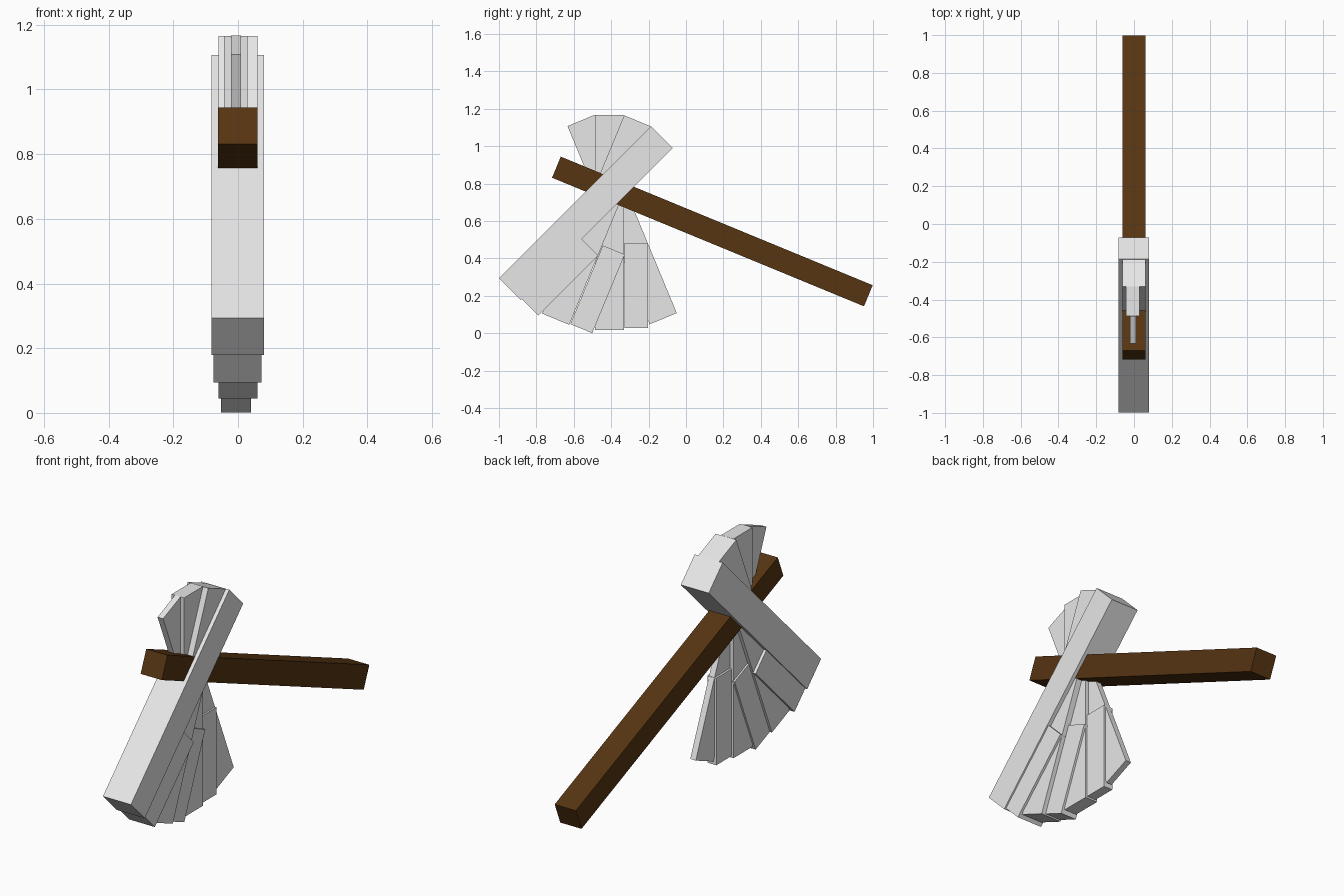
import bpy
import math

cube = bpy.data.objects.get("Cube")
if cube:
    bpy.data.objects.remove(cube, do_unlink=True)


def make_material(name, rgb):
    mat = bpy.data.materials.new(name)
    mat.use_nodes = True
    colour = (*rgb, 1.0)
    mat.diffuse_color = colour
    bsdf = next(n for n in mat.node_tree.nodes if n.type == 'BSDF_PRINCIPLED')
    bsdf.inputs["Base Color"].default_value = colour
    return mat


steel = make_material("pale_steel", (0.8, 0.8, 0.8))
wood = make_material("dark_wood", (0.094, 0.035, 0.006))


def bar(name, y, z, lean, length, width, x0, x1, mat):
    """Box whose long axis leans from +z towards +y by the given degrees."""
    bpy.ops.mesh.primitive_cube_add(size=1, location=((x0 + x1) / 2, y, z),
                                    rotation=(-math.radians(lean), 0, 0))
    obj = bpy.context.object
    obj.name = name
    obj.scale = (x1 - x0, width, length)
    obj.data.materials.append(mat)


# Wooden handle
bar("handle", 0.141, 0.544, 112.4, 1.804, 0.122, -0.062, 0.061, wood)

# Full-length blade slats, thinning as the fan opens towards both edges
LONG, WIDE = 1.147, 0.157
bar("blade_spine", -0.535, 0.6425, 45, 1.15, 0.163, -0.082, 0.08, steel)
bar("blade_slat_1", -0.4775, 0.605, 22.5, LONG, WIDE, -0.06, 0.06, steel)
bar("blade_slat_2", -0.409, 0.592, 0, LONG, WIDE, -0.043, 0.029, steel)
bar("blade_slat_3", -0.3415, 0.6075, -22.5, LONG, WIDE, -0.022, 0.01, steel)

# Short slats filling the gaps in the lower half of the fan
SHORT, NARROW = 0.455, 0.127
bar("lower_filler_1", -0.674, 0.30, 45, SHORT, NARROW, -0.075, 0.072, steel)
bar("lower_filler_2", -0.473, 0.235, 22.5, SHORT, NARROW, -0.052, 0.04, steel)
bar("lower_filler_3", -0.2665, 0.255, 0, SHORT, NARROW, -0.033, 0.019, steel)
